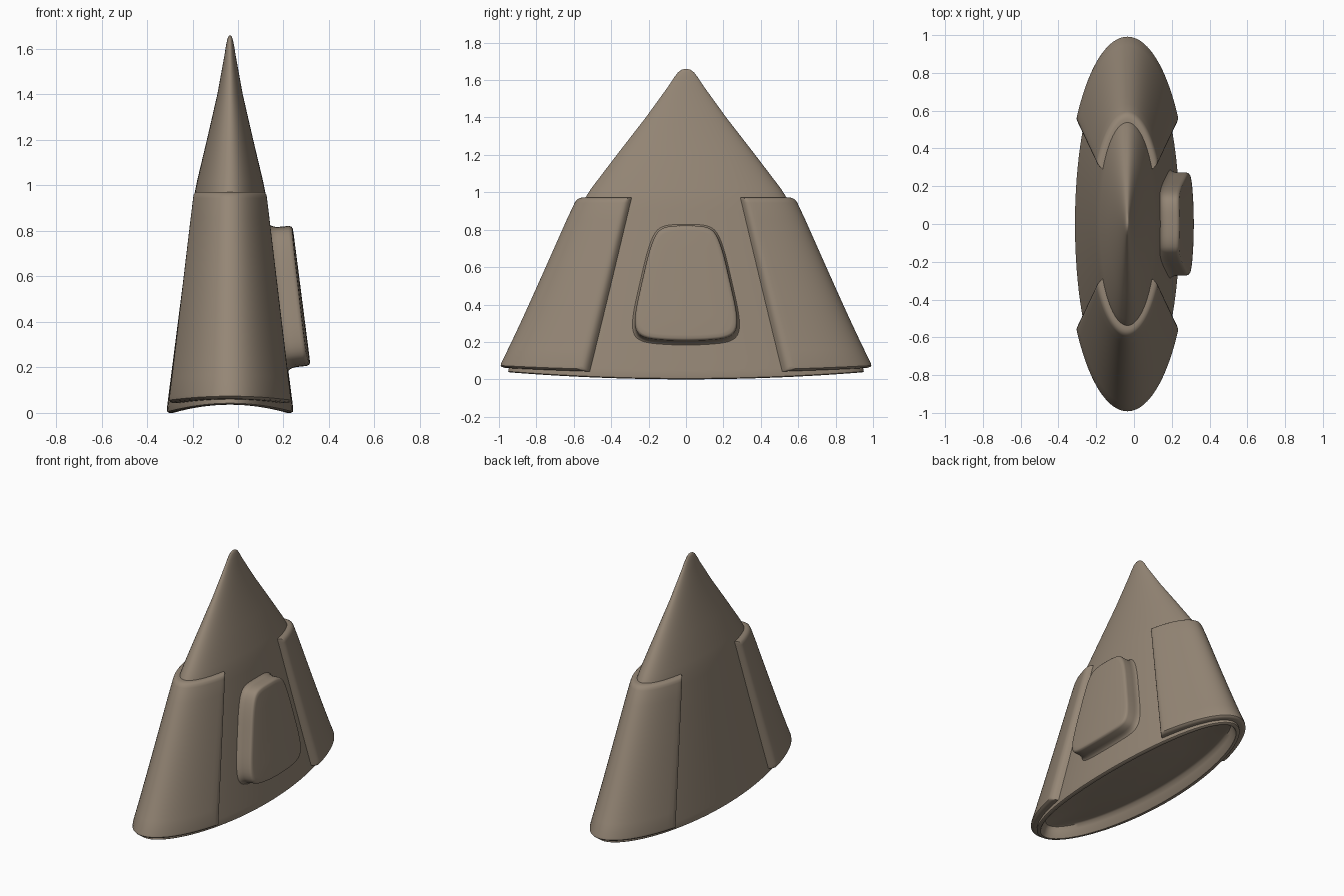
import bpy, bmesh, math

if "Cube" in bpy.data.objects:
    bpy.data.objects.remove(bpy.data.objects["Cube"])

CX = -0.035          # axis of the elliptical body
SEG = 96

mat = bpy.data.materials.new("warm brown")
mat.diffuse_color = (0.30, 0.24, 0.18, 1)
mat.use_nodes = True
mat.node_tree.nodes["Principled BSDF"].inputs["Base Color"].default_value = mat.diffuse_color

# body profile: height, half width in x, half depth in y
PROFILE = [(1.66, 0.002, 0.006), (1.656, 0.007, 0.022), (1.642, 0.012, 0.042),
           (1.615, 0.018, 0.063), (1.57, 0.025, 0.092), (1.4, 0.056, 0.215),
           (1.2, 0.102, 0.37), (1.02, 0.145, 0.507), (0.96, 0.157, 0.545),
           (0.9, 0.165, 0.574), (0.05, 0.274, 0.938), (0.0, 0.280, 0.955)]


def radii(z):
    """Half width and half depth of the body at a height."""
    for (z1, a1, b1), (z0, a0, b0) in zip(PROFILE, PROFILE[1:]):
        if z >= z0:
            t = (z - z0) / (z1 - z0)
            return a0 + (a1 - a0) * t, b0 + (b1 - b0) * t
    return PROFILE[-1][1:]


def loft(name, rows, closed=True, caps=(False, False)):
    """Skin a list of equally long point rows."""
    bm = bmesh.new()
    vs = [[bm.verts.new(p) for p in r] for r in rows]
    n = len(rows[0])
    for r0, r1 in zip(vs, vs[1:]):
        for i in range(n if closed else n - 1):
            j = (i + 1) % n
            bm.faces.new((r0[i], r0[j], r1[j], r1[i]))
    if caps[0]:
        bm.faces.new(vs[0])
    if caps[1]:
        bm.faces.new(vs[-1])
    bmesh.ops.recalc_face_normals(bm, faces=bm.faces)
    me = bpy.data.meshes.new(name)
    bm.to_mesh(me)
    bm.free()
    me.materials.append(mat)
    ob = bpy.data.objects.new(name, me)
    bpy.context.collection.objects.link(ob)
    bpy.ops.object.select_all(action='DESELECT')
    ob.select_set(True)
    bpy.context.view_layer.objects.active = ob
    bpy.ops.object.shade_smooth_by_angle(angle=math.radians(42))
    return ob


def ring(z, a, b):
    """Ellipse whose height rises toward the ends near the base."""
    fade = max(0.0, 1 - max(z, 0) / 0.5)
    pts = []
    for i in range(SEG):
        t = 2 * math.pi * i / SEG
        y = b * math.sin(t)
        pts.append((CX + a * math.cos(t), y, z + 0.042 * y * y * fade))
    return pts


# cone body with hollowed underside
heights = [p[0] for p in PROFILE[:-2]] + [0.7, 0.5, 0.35, 0.2, 0.1, 0.05, 0.02]
rows = [ring(z, *radii(z)) for z in heights]
for z, inset in [(0.005, 0.004), (0.0, 0.012), (0.0, 0.03), (0.006, 0.036),
                 (0.05, 0.055), (0.075, 0.07), (0.08, 0.085)]:
    rows.append(ring(z, 0.28 - inset, 0.955 - inset))
rows += [ring(0.08, 0.1, 0.45), ring(0.08, 0.01, 0.05)]
loft("cone_body", rows, caps=(True, True))


# wrapped end panels with rounded edges
def edge_steps(width, n):
    """Parameter and lift along one direction of a panel."""
    rim = [(0, -0.15), (0.0, 0.45), (0.15, 0.75), (0.45, 0.94), (1, 1)]
    lo = [(w * width, d) for w, d in rim]
    mid = [(width + (1 - 2 * width) * i / n, 1) for i in range(1, n)]
    return lo + mid + [(1 - u, d) for u, d in reversed(lo)]


def panel(name, side):
    rows = []
    for v, dv in edge_steps(0.03, 10):
        row = []
        for u, du in edge_steps(0.025, 40):
            z = 0.035 + v * (0.972 - 0.035)
            d = min(du, dv)
            a, b = radii(z)
            t = (z - 0.05) / 0.92
            pa = a + d * (0.055 - 0.017 * t)
            pb = b + d * (0.056 - 0.014 * t)
            a0 = math.asin((0.535 - 0.22 * t) / (b + 0.045))
            ang = a0 + u * (math.pi - 2 * a0)
            y = pb * math.sin(ang)
            row.append((CX + pa * math.cos(ang), side * y,
                        z + 0.028 * y * y * (1 - v) ** 4))
        rows.append(row)
    loft(name, rows, closed=False)


panel("back_panel", 1)
panel("front_panel", -1)

# raised rounded hatch on the +x side
half = [(0.0, 0.815), (0.1, 0.812), (0.155, 0.785), (0.195, 0.69), (0.235, 0.52),
        (0.275, 0.34), (0.272, 0.25), (0.225, 0.212), (0.12, 0.2), (0.0, 0.197)]
outline = half + [(-y, z) for y, z in half[-2:0:-1]]
for _ in range(2):   # corner cutting
    outline = [(p[0] * (1 - f) + q[0] * f, p[1] * (1 - f) + q[1] * f)
               for p, q in zip(outline, outline[1:] + outline[:1])
               for f in (0.25, 0.75)]
rows = []
for s, d in [(1.07, -0.006), (1.03, 0.004), (1.008, 0.018), (1.0, 0.035),
             (0.998, 0.082), (0.985, 0.093), (0.96, 0.098), (0.9, 0.099),
             (0.6, 0.099), (0.3, 0.099), (0.03, 0.099)]:
    row = []
    for y, z in outline:
        y, z = y * s, 0.5 + (z - 0.5) * s
        a, b = radii(z)
        x = CX + a * math.sqrt(1 - (y / b) ** 2) + d
        row.append((x, y, z + 0.1 * d))
    rows.append(row)
loft("side_hatch", rows, caps=(False, True))
